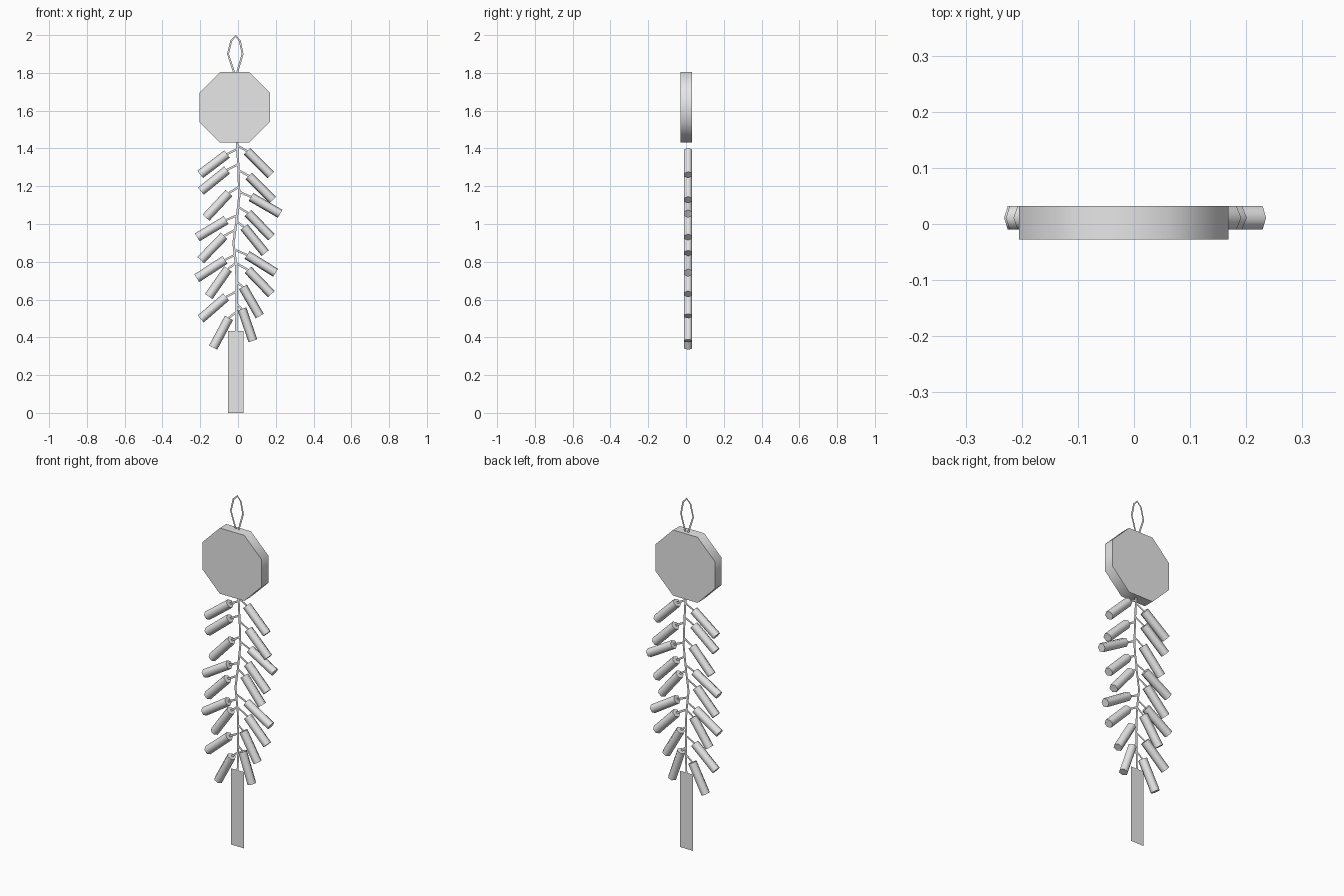
import bpy
import math
from mathutils import Vector, Matrix

if "Cube" in bpy.data.objects:
    bpy.data.objects.remove(bpy.data.objects["Cube"], do_unlink=True)

GREY = (0.8, 0.8, 0.8, 1)
grey = bpy.data.materials.new("plain grey")
grey.use_nodes = True
grey.diffuse_color = GREY
grey.node_tree.nodes["Principled BSDF"].inputs["Base Color"].default_value = GREY

HANG_Y = 0.011          # depth of the cord and the tubes
TUBE_LENGTH = 0.178
TUBE_RADIUS = 0.0243


def strip(name, points, width, closed=False):
    """Flat ribbon in the xz plane that follows the points."""
    path = [Vector(p) for p in points]
    n = len(path)
    verts = []
    for i, p in enumerate(path):
        before = path[i - 1] if closed or i > 0 else p
        after = path[(i + 1) % n] if closed or i < n - 1 else p
        t = (after - before).normalized()
        side = Vector((-t.y, t.x)) * width / 2
        verts += [(q.x, HANG_Y, q.y) for q in (p - side, p + side)]
    faces = []
    for i in range(n if closed else n - 1):
        j = (i + 1) % n
        faces.append((2 * i, 2 * j, 2 * j + 1, 2 * i + 1))
    mesh = bpy.data.meshes.new(name)
    mesh.from_pydata(verts, [], faces)
    mesh.materials.append(grey)
    obj = bpy.data.objects.new(name, mesh)
    bpy.context.collection.objects.link(obj)
    return obj


def prism(name, sides, radius, depth, matrix, turn=0):
    """Smooth-sided prism with sharp caps, placed by a matrix."""
    bpy.ops.mesh.primitive_cylinder_add(vertices=sides, radius=radius, depth=depth)
    obj = bpy.context.object
    obj.name = name
    obj.data.transform(matrix @ Matrix.Rotation(turn, 4, "Z"))
    obj.data.materials.append(grey)
    bpy.ops.object.shade_smooth_by_angle(angle=math.radians(70))
    return obj


# Octagonal top plate
prism("top_plate", 8, 0.202, 0.06,
      Matrix.Translation((-0.018, 0.002, 1.618)) @ Matrix.Rotation(math.pi / 2, 4, "X"),
      math.pi / 8)

# Hanging loop above the plate
strip("hanging_loop", [(-0.012, 1.995), (-0.036, 1.97), (-0.053, 1.9), (-0.02, 1.8),
                       (-0.005, 1.8), (0.024, 1.9), (0.01, 1.97)], 0.01, True)

# Wavy main cord
cord = [(-0.006, 1.45), (0.002, 1.3), (0.007, 1.15), (-0.01, 1.0),
        (-0.024, 0.9), (-0.01, 0.78), (-0.006, 0.65), (-0.01, 0.42)]
strip("main_cord", cord, 0.012)

# Tail ribbon
strip("tail_ribbon", [(-0.012, 0.434), (-0.012, 0)], 0.082)


def cord_x(z):
    for (xa, za), (xb, zb) in zip(cord, cord[1:]):
        if za >= z >= zb:
            return xa + (xb - xa) * (za - z) / (za - zb)
    return cord[-1][0]


# Hanging tubes: inner end x, inner end z, droop in degrees
tubes = {
    "right": [(-.058, 1.37, 37), (-.058, 1.286, 39), (-.048, 1.164, 47),
              (-.063, 1.021, 31), (-.074, .937, 46), (-.069, .81, 33),
              (-.053, .762, 55), (-.063, .614, 41), (-.048, .503, 62)],
    "left": [(.048, 1.386, 45), (.058, 1.254, 45), (.069, 1.143, 30),
             (.053, 1.058, 46), (.032, .984, 51), (.048, .836, 32),
             (.053, .757, 46), (.026, .667, 60), (.021, .55, 71)],
}
for side, rows in tubes.items():
    sign = 1 if side == "left" else -1
    for i, (x, z, droop) in enumerate(rows, 1):
        a = math.radians(droop)
        along = Vector((sign * math.cos(a), 0, -math.sin(a)))
        start = Vector((x, HANG_Y, z))
        # local x lies in the hanging plane so a flat side faces front
        across = Vector((0, 1, 0)).cross(along)
        basis = Matrix((across, along.cross(across), along)).transposed().to_4x4()
        place = Matrix.Translation(start + along * TUBE_LENGTH / 2) @ basis
        prism(f"{side}_tube_{i}", 6, TUBE_RADIUS, TUBE_LENGTH, place, math.pi / 2)

        # Short fuse joining the tube to the cord
        slope = 0.4 + 0.7 * math.sin(a) ** 4
        rise = abs(x - cord_x(z)) * slope
        strip(f"{side}_fuse_{i}", [(cord_x(z + rise), z + rise), (x, z)], 0.011)
